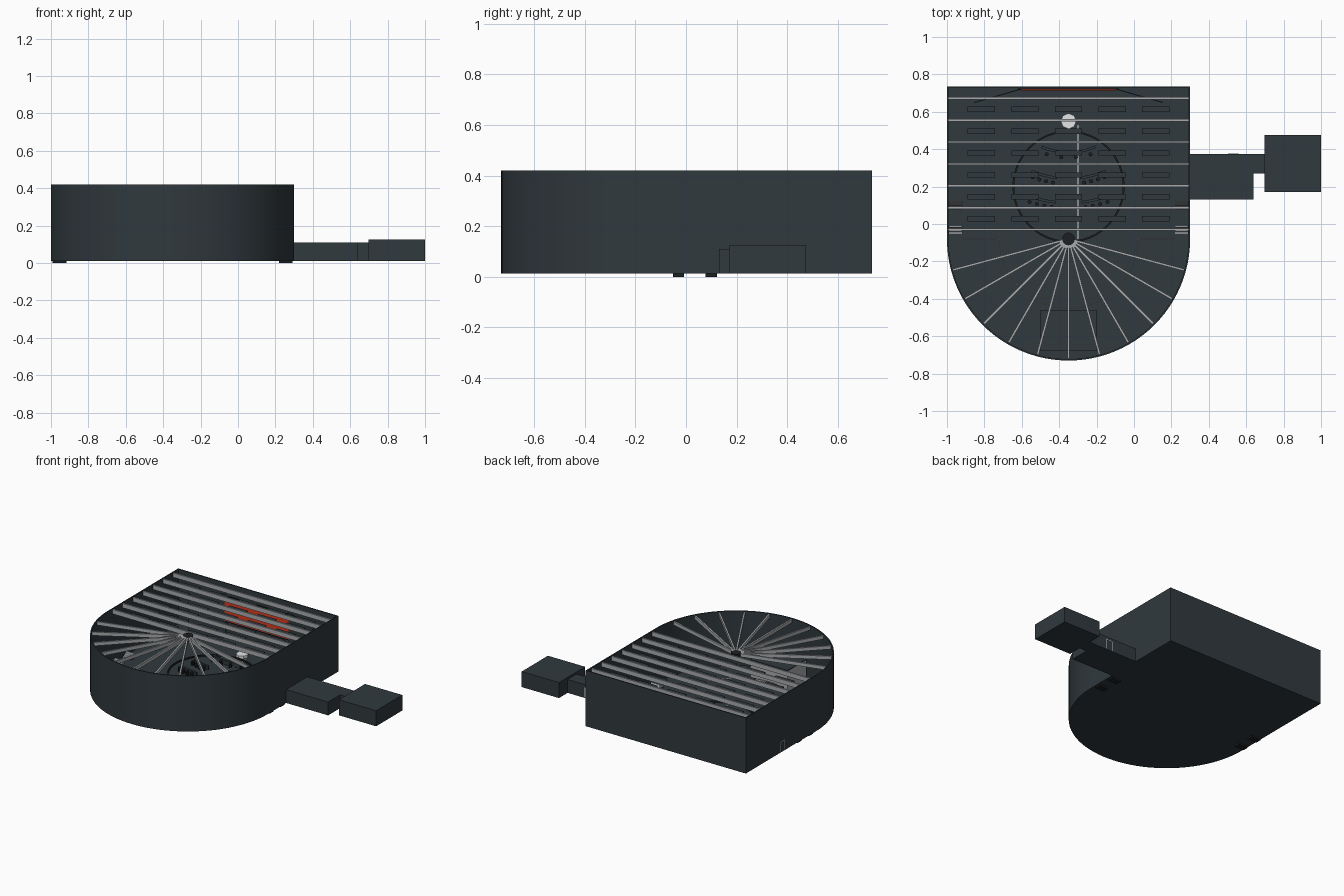
import bpy, bmesh
from math import sin, cos, pi, radians
from mathutils import Vector, Matrix

old = bpy.data.objects.get("Cube")
if old:
    bpy.data.objects.remove(old, do_unlink=True)


def material(name, rgb):
    m = bpy.data.materials.new(name)
    m.use_nodes = True
    m.diffuse_color = (*rgb, 1)
    m.node_tree.nodes["Principled BSDF"].inputs["Base Color"].default_value = (*rgb, 1)
    return m


SLATE = material("dark_slate", (0.03, 0.041, 0.048))
GREY = material("beam_grey", (0.4, 0.41, 0.42))
WHITE = material("white", (0.8, 0.82, 0.84))
RED = material("screen_red", (0.7, 0.045, 0.015))
BLACK = material("near_black", (0.012, 0.014, 0.016))

CX, CY, R = -0.35, -0.08, 0.65      # centre of the rounded end
BACK, BASE, TOP = 0.735, 0.012, 0.42


def finish(name, bm, mat):
    bmesh.ops.recalc_face_normals(bm, faces=bm.faces)
    me = bpy.data.meshes.new(name)
    bm.to_mesh(me)
    bm.free()
    me.materials.append(mat)
    ob = bpy.data.objects.new(name, me)
    bpy.context.collection.objects.link(ob)
    return ob


def box(name, lo, hi, mat, turn=0):
    bm = bmesh.new()
    bmesh.ops.create_cube(bm, size=1)
    lo, hi = Vector(lo), Vector(hi)
    bmesh.ops.scale(bm, vec=hi - lo, verts=bm.verts)
    bmesh.ops.rotate(bm, matrix=Matrix.Rotation(turn, 3, "Z"), verts=bm.verts)
    bmesh.ops.translate(bm, vec=(lo + hi) / 2, verts=bm.verts)
    return finish(name, bm, mat)


def cylinder(name, x, y, z, r, h, sides, mat):
    bm = bmesh.new()
    bmesh.ops.create_cone(bm, cap_ends=True, segments=sides, radius1=r, radius2=r, depth=h)
    bmesh.ops.translate(bm, vec=(x, y, z + h / 2), verts=bm.verts)
    return finish(name, bm, mat)


def arc_band(name, x, y, r, width, a0, a1, z0, z1, mat, steps=24):
    # curved bar of rectangular section
    bm = bmesh.new()
    rows = []
    for i in range(steps + 1):
        a = radians(a0 + (a1 - a0) * i / steps)
        rows.append([bm.verts.new((x + q * cos(a), y + q * sin(a), z))
                     for q, z in ((r, z0), (r + width, z0), (r + width, z1), (r, z1))])
    for p, q in zip(rows, rows[1:]):
        for k in range(4):
            bm.faces.new((p[k], p[(k + 1) % 4], q[(k + 1) % 4], q[k]))
    bm.faces.new(rows[0])
    bm.faces.new(rows[-1])
    return finish(name, bm, mat)


def outline(inset):
    r = R - inset
    pts = [(CX + r * cos(pi + pi * i / 48), CY + r * sin(pi + pi * i / 48)) for i in range(49)]
    return pts + [(CX + r, BACK - inset), (CX - r, BACK - inset)]


# Hall floor slab
bm = bmesh.new()
face = bm.faces.new([bm.verts.new((x, y, BASE)) for x, y in outline(0)])
up = bmesh.ops.extrude_face_region(bm, geom=[face])["geom"]
bmesh.ops.translate(bm, vec=(0, 0, 0.008), verts=[v for v in up if isinstance(v, bmesh.types.BMVert)])
finish("hall_floor", bm, SLATE)

# Perimeter wall, open at the top
bm = bmesh.new()
loops = [[bm.verts.new((x, y, z)) for x, y in outline(i)]
         for i, z in ((0, BASE), (0, TOP), (0.008, TOP), (0.008, BASE))]
n = len(loops[0])
for k in range(4):
    a, b = loops[k], loops[(k + 1) % 4]
    for i in range(n):
        j = (i + 1) % n
        bm.faces.new((a[i], a[j], b[j], b[i]))
wall = finish("hall_wall", bm, SLATE)
bpy.context.view_layer.objects.active = wall
wall.select_set(True)
bpy.ops.object.shade_smooth_by_angle(angle=radians(30))
wall.select_set(False)

# Straight roof beams with hanging panels between them
PITCH = 0.117
for i in range(7):
    y = 0.672 - i * PITCH
    box("roof_beam", (-0.992, y - 0.006, 0.383), (0.292, y + 0.006, 0.415), GREY)
    if i < 6:
        for k in range(-2, 3):
            x, py = CX + 0.233 * k, y - PITCH / 2
            box("ceiling_panel", (x - 0.073, py - 0.014, 0.38), (x + 0.073, py + 0.014, 0.388), SLATE)

# Radial roof beams and their hub
for i in range(1, 12):
    a = -radians(15 * i)
    mx, my = CX + 0.335 * cos(a), CY + 0.335 * sin(a)
    box("radial_beam", (mx - 0.305, my - 0.006, 0.39), (mx + 0.305, my + 0.006, 0.415), GREY, a)
cylinder("beam_hub", CX, CY, 0.38, 0.034, 0.036, 20, BLACK)

# Stage screen and angled wings at the back wall
box("screen_frame", (-0.62, 0.719, 0.14), (-0.08, 0.728, 0.33), BLACK)
box("screen", (-0.61, 0.715, 0.15), (-0.09, 0.721, 0.32), RED)
for s in (-1, 1):
    x = CX + s * 0.38
    box("stage_wing", (x - 0.13, 0.682, 0.02), (x + 0.13, 0.688, 0.34), SLATE, -s * radians(16))

# Round seating area with curved desks and chairs
arc_band("seating_ring", CX, 0.2, 0.29, 0.01, 0, 360, 0.02, 0.03, BLACK, 48)
for r, spans in ((0.36, ((247, 293),)), (0.5, ((247, 263), (277, 293))), (0.63, ((250, 264), (276, 290)))):
    for a0, a1 in spans:
        arc_band("curved_desk", CX, 0.75, r, 0.014, a0, a1, 0.02, 0.05, SLATE, 10)
        for k in range(4):
            a = radians(a0 + (a1 - a0) * (k + 0.5) / 4)
            cylinder("chair", CX + (r + 0.035) * cos(a), 0.75 + (r + 0.035) * sin(a), 0.02, 0.011, 0.03, 8, BLACK)
cylinder("speaker_table", CX, 0.55, 0.02, 0.042, 0.02, 8, WHITE)
box("aisle_line", (-0.302, -0.08, 0.02), (-0.298, 0.53, 0.023), WHITE)

# Curved rail round the front gallery
arc_band("gallery_rail", CX, CY, 0.37, 0.004, 180, 360, 0.05, 0.06, GREY, 32)
for s in (-1, 1):
    x = CX + s * 0.47
    box("side_rail", (x - 0.1, CY - 0.002, 0.05), (x + 0.1, CY + 0.002, 0.06), GREY)

# Control booth at the rounded end
box("control_booth", (-0.5, -0.68, 0.02), (-0.2, -0.46, 0.17), GREY)
box("booth_roof", (-0.5, -0.68, 0.17), (-0.2, -0.46, 0.178), SLATE)

# Side stairs
for s in (-1, 1):
    for y in (0.1, -0.03):
        x = CX + s * 0.605
        box("stair_base", (x - 0.037, y - 0.022, 0), (x + 0.037, y + 0.022, 0.022), BLACK)
        for k in range(4):
            sy = y - 0.018 + 0.012 * k
            box("stair_tread", (x - 0.035, sy - 0.003, 0.022), (x + 0.035, sy + 0.003, 0.028 + 0.008 * k), WHITE)

# Annex rooms reached through a short passage
box("near_annex", (0.299, 0.13, BASE), (0.64, 0.375, 0.11), SLATE)
box("annex_passage", (0.639, 0.27, BASE), (0.7, 0.375, 0.11), SLATE)
box("far_annex", (0.698, 0.172, BASE), (1, 0.475, 0.126), SLATE)


# Thin door frames on the outer walls
def door(name, x, y, along_x, mat):
    for a, b, z0, z1 in ((-0.028, -0.023, 0.015, 0.09), (0.023, 0.028, 0.015, 0.09), (-0.028, 0.028, 0.085, 0.09)):
        if along_x:
            box(name, (x + a, y - 0.002, z0), (x + b, y + 0.002, z1), mat)
        else:
            box(name, (x - 0.002, y + a, z0), (x + 0.002, y + b, z1), mat)


door("annex_door_frame", 0.53, 0.375, True, WHITE)
door("side_door_frame", -0.999, 0.31, False, GREY)
